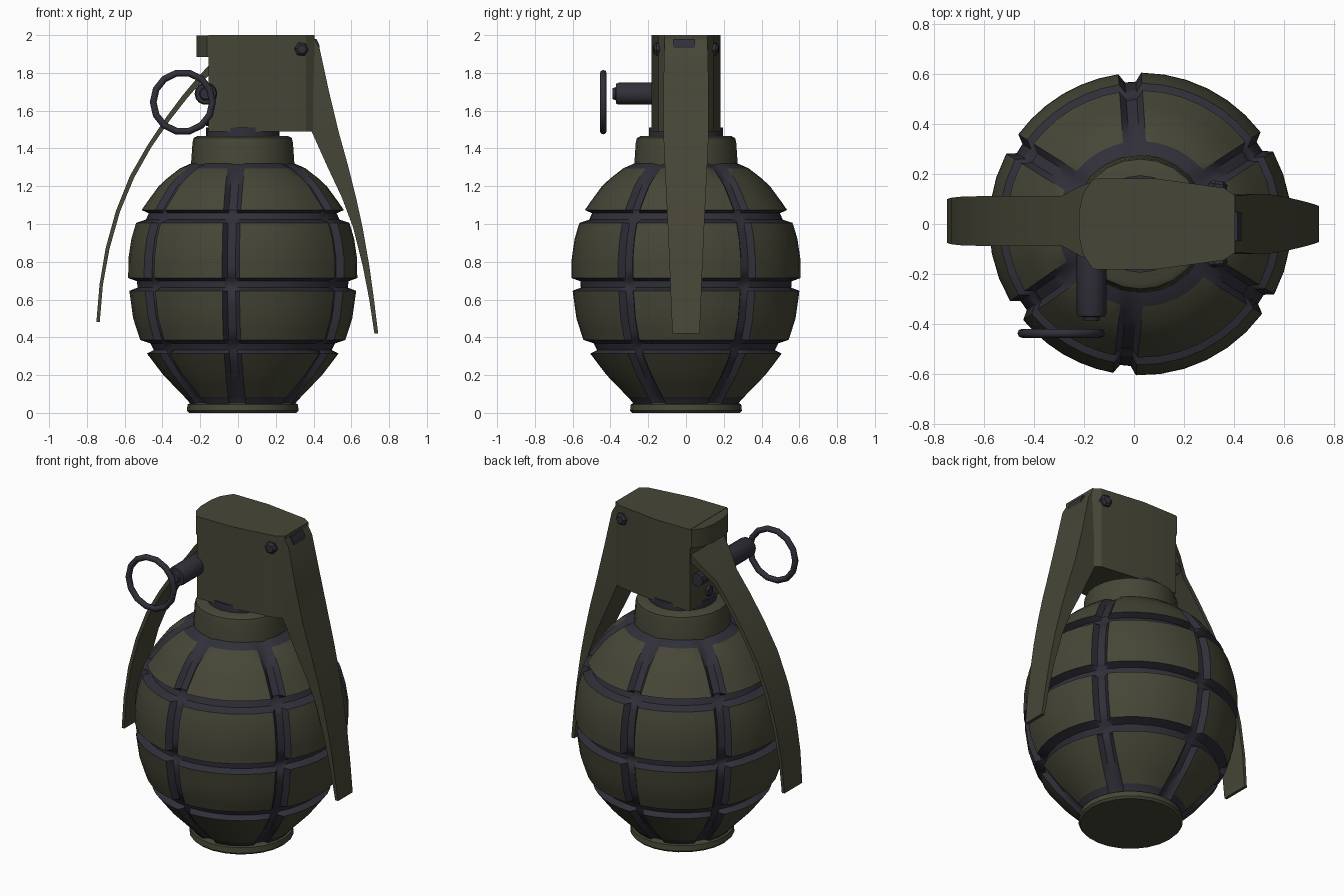
import bpy, bmesh, math
from mathutils import Vector

if "Cube" in bpy.data.objects:
    bpy.data.objects.remove(bpy.data.objects["Cube"])

CX = 0.025  # axis of the round body


def material(name, rgb):
    m = bpy.data.materials.new(name)
    m.diffuse_color = (*rgb, 1)
    m.use_nodes = True
    m.node_tree.nodes["Principled BSDF"].inputs["Base Color"].default_value = m.diffuse_color
    return m


OLIVE = material("olive paint", (0.062, 0.061, 0.038))
DARK = material("dark steel", (0.030, 0.029, 0.041))


def make(name, verts, faces, mats, index=None, angle=35):
    me = bpy.data.meshes.new(name)
    me.from_pydata(verts, [], faces)
    for m in mats:
        me.materials.append(m)
    if index:
        me.polygons.foreach_set("material_index", index)
    bm = bmesh.new()
    bm.from_mesh(me)
    bmesh.ops.recalc_face_normals(bm, faces=bm.faces)
    bm.to_mesh(me)
    bm.free()
    ob = bpy.data.objects.new(name, me)
    bpy.context.collection.objects.link(ob)
    bpy.ops.object.select_all(action='DESELECT')
    ob.select_set(True)
    bpy.context.view_layer.objects.active = ob
    bpy.ops.object.shade_smooth_by_angle(angle=math.radians(angle))
    return ob


def loft(name, rings, mat, angle=35):
    """Skin a row of equal-length closed rings and cap both ends."""
    n = len(rings[0])
    faces = [(k * n + i, k * n + (i + 1) % n, (k + 1) * n + (i + 1) % n, (k + 1) * n + i)
             for k in range(len(rings) - 1) for i in range(n)]
    faces += [tuple(range(n)), tuple(range((len(rings) - 1) * n, len(rings) * n))]
    return make(name, [p for r in rings for p in r], faces, [mat], angle=angle)


def lathe(name, profile, origin, axis, mat, n=24):
    """Turn (distance, radius) pairs around an axis."""
    q = Vector((0, 0, 1)).rotation_difference(Vector(axis))
    rings = [[Vector(origin) + q @ Vector((r * math.cos(2 * math.pi * i / n),
                                           r * math.sin(2 * math.pi * i / n), d))
              for i in range(n)] for d, r in profile]
    return loft(name, rings, mat)


# Segmented body: six upright grooves crossed by three level grooves
PROFILE = [(0.03, 0.27), (0.06, 0.285), (0.2, 0.42), (0.31, 0.505), (0.39, 0.545),
           (0.5, 0.58), (0.64, 0.6), (0.72, 0.607), (0.82, 0.605), (0.92, 0.59),
           (1.0, 0.567), (1.08, 0.533), (1.2, 0.445), (1.28, 0.36), (1.32, 0.285)]


def radius(z):
    for (z0, r0), (z1, r1) in zip(PROFILE, PROFILE[1:]):
        if z <= z1:
            return r0 + (r1 - r0) * (z - z0) / (z1 - z0)
    return PROFILE[-1][1]


rows = []  # (height, groove depth, dark above)
LEVELS = [(0.35, 0.036), (0.68, 0.034), (1.04, 0.034)]
for z in (0.03, 0.055):
    rows.append((z, 0.0, True))
for z in (0.085, 0.14, 0.2, 0.26, 0.44, 0.5, 0.57, 0.77, 0.82, 0.87, 0.92, 0.97,
          1.12, 1.16, 1.2, 1.24):
    rows.append((z, 0.0, False))
rows += [(1.295, 0.0, True), (1.32, 0.01, True)]
for z, h in LEVELS:
    rows += [(z - h, 0.0, True), (z - h * 0.5, 0.045, True),
             (z + h * 0.5, 0.045, True), (z + h, 0.0, False)]
rows.sort()

GROOVES = [33, 94, 148, 215, 264, 328]
PANEL = 6
cols = []  # (groove, offset in groove or None, panel fraction)
for g in range(6):
    cols += [(g, o, 0) for o in (-1, -0.5, 0.5, 1)]
    cols += [(g, None, k / PANEL) for k in range(1, PANEL)]

verts, faces, index = [], [], []
for z, depth, _ in rows:
    r = radius(z)
    half = 0.046 / r
    for g, off, t in cols:
        a = math.radians(GROOVES[g])
        b = math.radians(GROOVES[(g + 1) % 6] + (360 if g == 5 else 0))
        ang = a + off * half if off is not None else a + half + (b - a - 2 * half) * t
        cut = 0.036 if off in (-0.5, 0.5) else 0.0
        rr = r - max(depth, cut * min(1, r / 0.45))
        verts.append((CX + rr * math.cos(ang), rr * math.sin(ang), z))
n = len(cols)
for k in range(len(rows) - 1):
    for i in range(n):
        j = (i + 1) % n
        faces.append((k * n + i, k * n + j, (k + 1) * n + j, (k + 1) * n + i))
        upright = cols[i][1] is not None and cols[i][1] < 1
        index.append(1 if upright or rows[k][2] else 0)
make("segmented_body", verts, faces, [OLIVE, DARK], index, 40)

# Base, collar and neck
lathe("base_disc", [(0, 0.285), (0.012, 0.296), (0.045, 0.292), (0.055, 0.27)],
      (CX, 0, 0), (0, 0, 1), OLIVE)
lathe("collar", [(1.28, 0.25), (1.3, 0.275), (1.43, 0.266), (1.455, 0.26), (1.466, 0.24)],
      (CX, 0, 0), (0, 0, 1), OLIVE)
lathe("neck", [(1.45, 0.195), (1.51, 0.195)], (CX, 0, 0), (0, 0, 1), DARK)


def prism(name, half_outline, z0, z1, mat):
    """Extrude an outline mirrored across y = 0."""
    pts = half_outline + [(x, -y) for x, y in reversed(half_outline)]
    return loft(name, [[(x, y, z) for x, y in pts] for z in (z0, z1)], mat, 25)


# Fuze head with its rounded lip
prism("fuze_head", [(-0.155, 0.183), (0.08, 0.183), (0.36, 0.145), (0.405, 0.115)],
      1.49, 2.0, OLIVE)
prism("head_lip", [(-0.22, 0.05), (-0.205, 0.12), (-0.165, 0.18), (-0.1, 0.18)],
      1.885, 1.998, OLIVE)


def strip(name, stations, mat, y0=0.0):
    """Bar from stations: inner x, inner z, outer x, outer z, half width."""
    return loft(name, [[(xi, y0 - w, zi), (xo, y0 - w, zo), (xo, y0 + w, zo), (xi, y0 + w, zi)]
                       for xi, zi, xo, zo, w in stations], mat)


# Safety lever, deep at the head and thin at the tip
strip("safety_lever", [(0.34, 1.995, 0.395, 1.995, 0.115), (0.34, 1.9, 0.432, 1.93, 0.115),
                       (0.34, 1.7, 0.482, 1.7, 0.12), (0.385, 1.5, 0.535, 1.48, 0.12),
                       (0.475, 1.3, 0.585, 1.3, 0.112), (0.55, 1.14, 0.625, 1.14, 0.104),
                       (0.61, 0.98, 0.66, 0.98, 0.096), (0.66, 0.78, 0.695, 0.78, 0.087),
                       (0.695, 0.6, 0.72, 0.6, 0.08), (0.722, 0.42, 0.742, 0.42, 0.072)], OLIVE)

# Curved rear lever that flares where it joins the head
strip("rear_lever", [(-0.14, 1.80, -0.15, 1.845, 0.165), (-0.2, 1.745, -0.215, 1.775, 0.14),
                     (-0.27, 1.665, -0.29, 1.685, 0.1), (-0.36, 1.55, -0.38, 1.565, 0.1),
                     (-0.46, 1.405, -0.48, 1.415, 0.1), (-0.55, 1.245, -0.572, 1.255, 0.1),
                     (-0.625, 1.065, -0.646, 1.07, 0.099), (-0.68, 0.87, -0.7, 0.875, 0.097),
                     (-0.715, 0.68, -0.733, 0.68, 0.093), (-0.732, 0.48, -0.75, 0.48, 0.088)],
      OLIVE, 0.012)

# Hinge parts behind the rear lever
lathe("hinge_rod", [(-0.15, 0.04), (0.15, 0.04)], (-0.18, 0, 1.68), (0, 1, 0), DARK, 10)
lathe("rear_stud", [(0, 0.035), (0.02, 0.03)], (-0.15, 0, 1.55), (-1, 0, 0), DARK, 6)

# Pin tube and pull ring
lathe("pin_tube", [(0.1, 0.06), (0.355, 0.06), (0.37, 0.054), (0.372, 0.035), (0.388, 0.03)],
      (-0.17, 0, 1.69), (0, -1, 0), DARK, 14)
bpy.ops.mesh.primitive_torus_add(major_segments=14, minor_segments=8, major_radius=0.157,
                                 minor_radius=0.018, location=(-0.292, -0.438, 1.645),
                                 rotation=(math.pi / 2, 0, 0))
ring = bpy.context.object
ring.name = "pull_ring"
ring.data.materials.append(DARK)
bpy.ops.object.shade_smooth_by_angle(angle=math.radians(50))

# Bolts on the head sides and the lever face
BOLT = [(0, 0.038), (0.018, 0.038), (0.03, 0.024)]
for side, label in ((-1, "front"), (1, "back")):
    lathe(label + "_bolt", BOLT, (0.335, side * 0.142, 1.925), (0.12, side, 0), DARK, 6)
strip("lever_bolt", [(0.39, 1.925, 0.432, 1.925, 0.052), (0.39, 1.95, 0.43, 1.95, 0.058),
                     (0.38, 1.98, 0.415, 1.98, 0.058)], DARK, -0.01)
